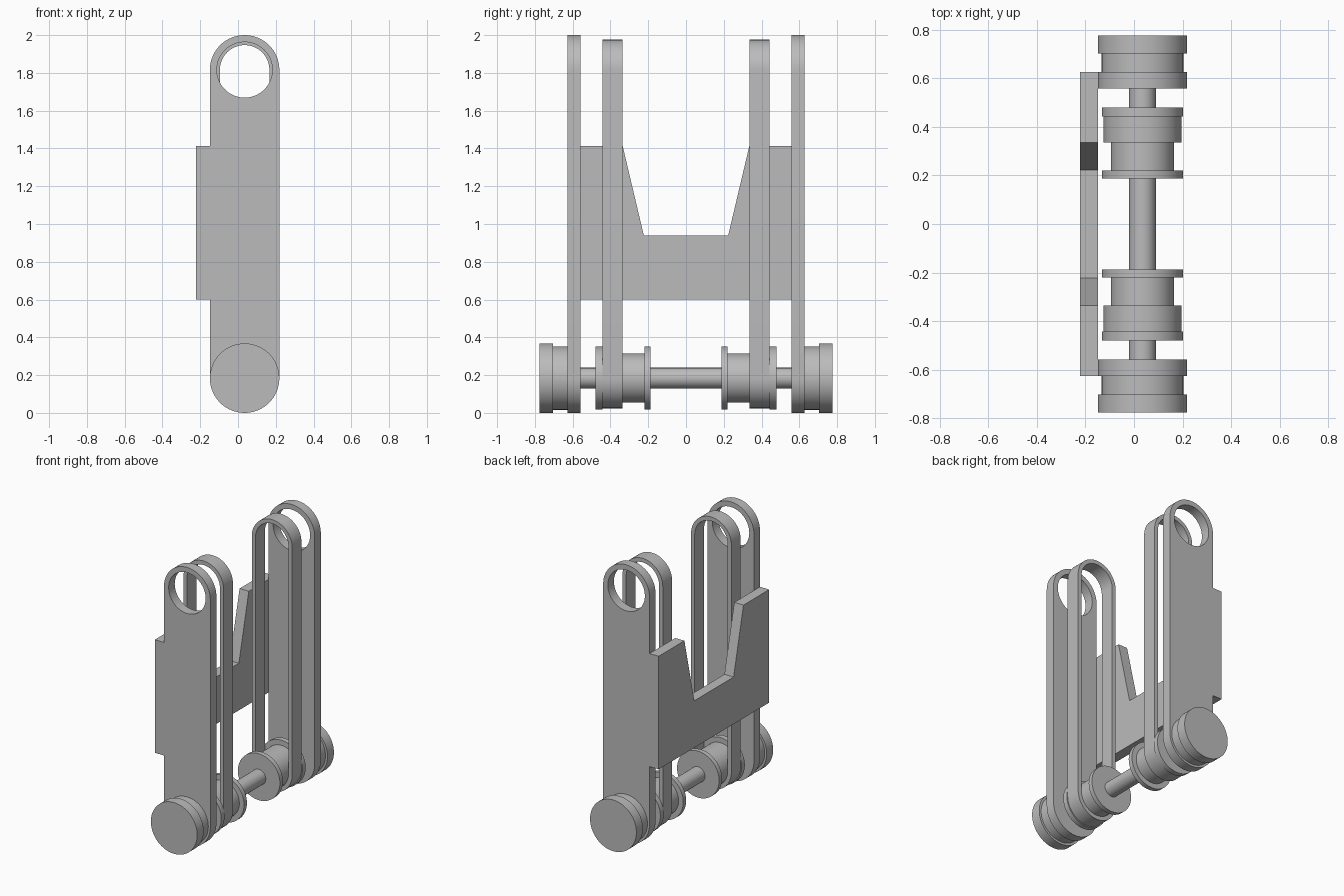
import bpy
import bmesh
from math import pi, sin, cos, radians

if "Cube" in bpy.data.objects:
    bpy.data.objects.remove(bpy.data.objects["Cube"])

AXIS_X, LOW_Z, HIGH_Z = 0.035, 0.184, 1.816   # shaft axis and upper arc centre
ARC = 32                                      # segments per half circle

grey = bpy.data.materials.new("plain grey")
grey.use_nodes = True
grey.diffuse_color = (0.5, 0.5, 0.5, 1)
grey.node_tree.nodes["Principled BSDF"].inputs["Base Color"].default_value = (0.5, 0.5, 0.5, 1)


def finish(name, bm, smooth=True):
    bmesh.ops.remove_doubles(bm, verts=bm.verts, dist=1e-5)
    bmesh.ops.recalc_face_normals(bm, faces=bm.faces)
    mesh = bpy.data.meshes.new(name)
    bm.to_mesh(mesh)
    bm.free()
    mesh.materials.append(grey)
    obj = bpy.data.objects.new(name, mesh)
    bpy.context.collection.objects.link(obj)
    if smooth:
        bpy.ops.object.select_all(action='DESELECT')
        obj.select_set(True)
        bpy.context.view_layer.objects.active = obj
        bpy.ops.object.shade_smooth_by_angle(angle=radians(30))
    return obj


def stadium(r, low, high):
    """Outline of two half circles joined by straight sides, as (x, z)."""
    points = []
    for start, z in ((0, high), (pi, low)):
        for i in range(ARC + 1):
            a = start + pi * i / ARC
            points.append((AXIS_X + r * cos(a), z + r * sin(a)))
    return points


def ring_plate(name, outer, inner, y0, y1):
    """Flat plate between two outlines with equal point counts."""
    bm = bmesh.new()
    loops = [[bm.verts.new((x, y, z)) for x, z in outline]
             for outline, y in ((outer, y0), (outer, y1), (inner, y1), (inner, y0))]
    n = len(outer)
    for a, b in zip(loops, loops[1:] + loops[:1]):
        for i in range(n):
            j = (i + 1) % n
            bm.faces.new((a[i], a[j], b[j], b[i]))
    # a round hole has no straight sides, so drop its collapsed faces
    bmesh.ops.dissolve_degenerate(bm, dist=1e-5, edges=bm.edges)
    return finish(name, bm)


def lathe(name, profile):
    """Turned solid around the shaft axis from (y, radius) steps, capped."""
    bm = bmesh.new()
    n = ARC * 2
    rings = [[bm.verts.new((AXIS_X + r * cos(2 * pi * i / n), y,
                            LOW_Z + r * sin(2 * pi * i / n))) for i in range(n)]
             for y, r in profile]
    for a, b in zip(rings, rings[1:]):
        for i in range(n):
            j = (i + 1) % n
            bm.faces.new((a[i], a[j], b[j], b[i]))
    bm.faces.new(rings[0])
    bm.faces.new(rings[-1])
    return finish(name, bm)


# Shaft through everything
lathe("shaft", [(-0.6, 0.055), (0.6, 0.055)])

# Mirrored sets at the front and back ends
for end, s in (("front", -1), ("back", 1)):
    # flanged spool that carries the belt
    spool = [(0.187, 0.167), (0.22, 0.167), (0.22, 0.13), (0.442, 0.13),
             (0.442, 0.167), (0.479, 0.167)]
    lathe(end + "_spool", [(s * y, r) for y, r in spool])
    # outer hub with wide end cap
    hub = [(0.625, 0.168), (0.703, 0.168), (0.703, 0.184), (0.776, 0.184)]
    lathe(end + "_hub", [(s * y, r) for y, r in hub])
    # thin belt loop
    ring_plate(end + "_belt", stadium(0.16, LOW_Z, HIGH_Z),
               stadium(0.131, LOW_Z, HIGH_Z), s * 0.336, s * 0.442)
    # solid side plate with a round hole near the top
    ring_plate(end + "_side_plate", stadium(0.184, LOW_Z, HIGH_Z),
               stadium(0.147, HIGH_Z, HIGH_Z), s * 0.558, s * 0.627)

# Notched panel joining the side plates
half = [(0.627, 0.6), (0.627, 1.412), (0.335, 1.412), (0.223, 0.938)]
outline = half + [(-y, z) for y, z in reversed(half)]
bm = bmesh.new()
face = bm.faces.new([bm.verts.new((-0.222, y, z)) for y, z in outline])
side = bmesh.ops.extrude_face_region(bm, geom=[face])["geom"]
bmesh.ops.translate(bm, vec=(0.073, 0, 0),
                    verts=[v for v in side if isinstance(v, bmesh.types.BMVert)])
finish("notched_panel", bm, smooth=False)
